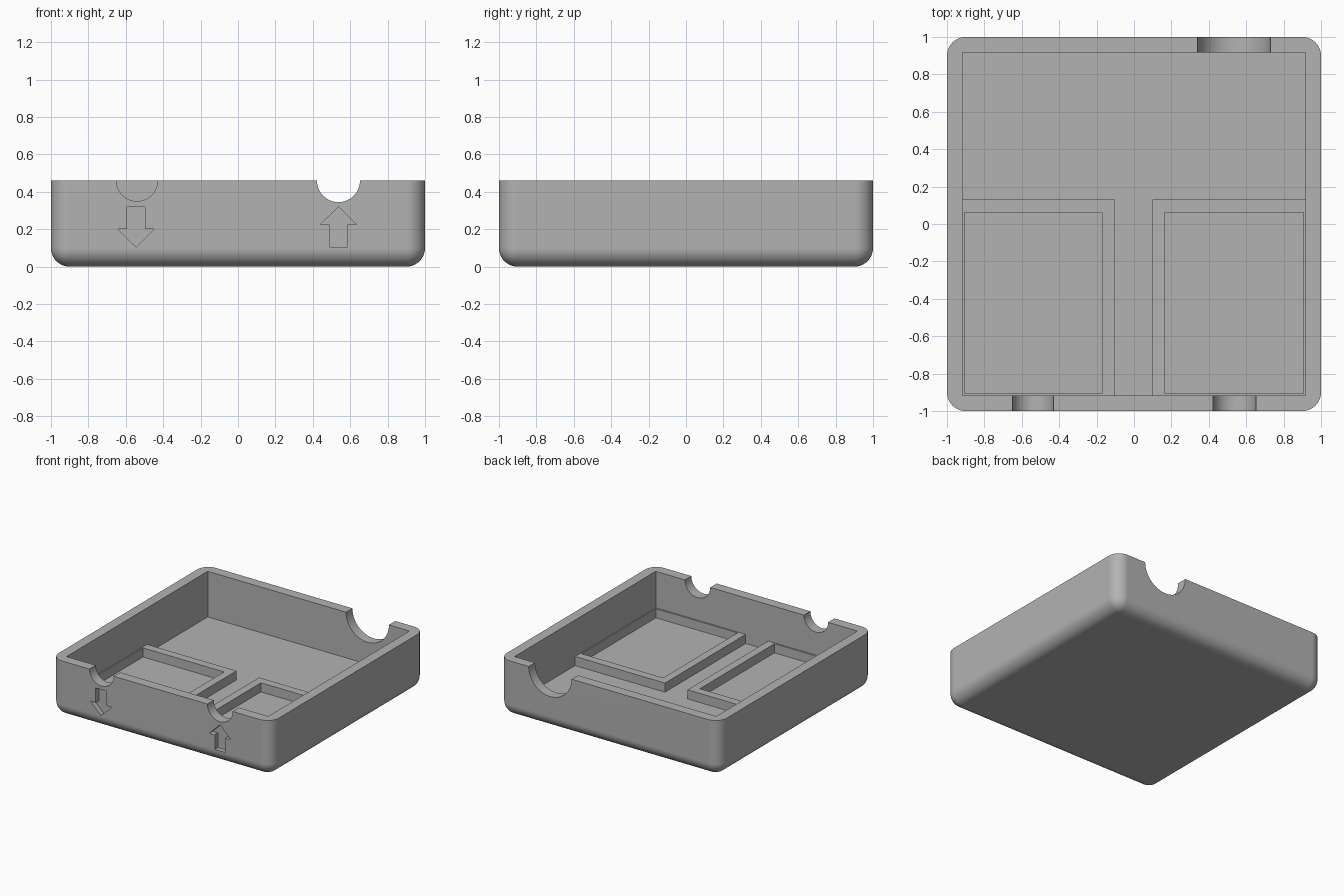
import bpy, bmesh, math
from mathutils import Matrix

if "Cube" in bpy.data.objects:
    bpy.data.objects.remove(bpy.data.objects["Cube"])

HEIGHT, FLOOR, INNER, RIM = 0.46, 0.085, 0.917, 0.1

grey = bpy.data.materials.new("plain grey")
grey.use_nodes = True
grey.diffuse_color = (0.45, 0.45, 0.45, 1)
grey.node_tree.nodes["Principled BSDF"].inputs["Base Color"].default_value = grey.diffuse_color


def finish(name, bm):
    bmesh.ops.recalc_face_normals(bm, faces=bm.faces)
    mesh = bpy.data.meshes.new(name)
    bm.to_mesh(mesh)
    bm.free()
    mesh.materials.append(grey)
    obj = bpy.data.objects.new(name, mesh)
    bpy.context.collection.objects.link(obj)
    return obj


def box(name, low, high, rounding=0):
    bm = bmesh.new()
    size = [b - a for a, b in zip(low, high)]
    mid = [(a + b) / 2 for a, b in zip(low, high)]
    bmesh.ops.create_cube(bm, size=1, matrix=Matrix.Translation(mid) @ Matrix.Diagonal((*size, 1)))
    if rounding:
        # Round every edge except the flat top rim
        edges = [e for e in bm.edges if min(v.co.z for v in e.verts) < mid[2]]
        bmesh.ops.bevel(bm, geom=edges, offset=rounding, segments=10, profile=0.5, affect='EDGES')
    return finish(name, bm)


def prism(name, outline, y0, y1):
    # Extrude an x-z outline along y
    bm = bmesh.new()
    face = bm.faces.new([bm.verts.new((x, y0, z)) for x, z in outline])
    new = bmesh.ops.extrude_face_region(bm, geom=[face])["geom"]
    bmesh.ops.translate(bm, vec=(0, y1 - y0, 0), verts=[v for v in new if isinstance(v, bmesh.types.BMVert)])
    return finish(name, bm)


def cut(target, cutter):
    mod = target.modifiers.new("cut", 'BOOLEAN')
    mod.operation, mod.solver, mod.object = 'DIFFERENCE', 'EXACT', cutter
    bpy.context.view_layer.objects.active = target
    bpy.ops.object.modifier_apply(modifier=mod.name)
    bpy.data.objects.remove(cutter)


def notch(x, radius, y0, y1):
    # Half circle below the rim, continued straight up past it
    arc = [(x + radius * math.cos(a), HEIGHT + radius * math.sin(a))
           for a in (math.pi * (1 + i / 32) for i in range(33))]
    cut(tray, prism("notch_cutter", arc + [(x + radius, 0.6), (x - radius, 0.6)], y0, y1))


def arrow(x, tip, neck, tail):
    half = [(0.048, tail), (0.048, neck), (0.097, neck)]
    outline = [(x + dx, z) for dx, z in half] + [(x, tip)]
    outline += [(x - dx, z) for dx, z in reversed(half)]
    cut(tray, prism("arrow_cutter", outline, -1.1, -0.96))


# Open tray with rounded corners and underside
tray = box("tray", (-1, -1, 0), (1, 1, HEIGHT), RIM)
cut(tray, box("cavity_cutter", (-INNER, -INNER, FLOOR), (INNER, INNER, 1)))

# Cable notches in the front and back walls
notch(-0.54, 0.11, -1.1, -0.85)
notch(0.537, 0.115, -1.1, -0.85)
notch(0.535, 0.195, 0.85, 1.1)

# Engraved direction arrows on the front
arrow(-0.545, 0.105, 0.2, 0.32)
arrow(0.537, 0.32, 0.225, 0.105)

# Smooth the rounded corners and keep flat faces clean
bpy.ops.object.select_all(action='DESELECT')
tray.select_set(True)
bpy.context.view_layer.objects.active = tray
bpy.ops.object.shade_smooth_by_angle(angle=math.radians(30))
weighted = tray.modifiers.new("clean_normals", 'WEIGHTED_NORMAL')
weighted.keep_sharp = True

# Raised frames around the two front pockets, sunk slightly into the walls
for name, x0, x1, hole0, hole1 in (("right_pocket_frame", -0.93, -0.105, -0.907, -0.17),
                                   ("left_pocket_frame", 0.1, 0.93, 0.165, 0.907)):
    frame = box(name, (x0, -0.93, FLOOR - 0.02), (x1, 0.13, 0.16))
    cut(frame, box("pocket_cutter", (hole0, -0.905, 0), (hole1, 0.062, 1)))
